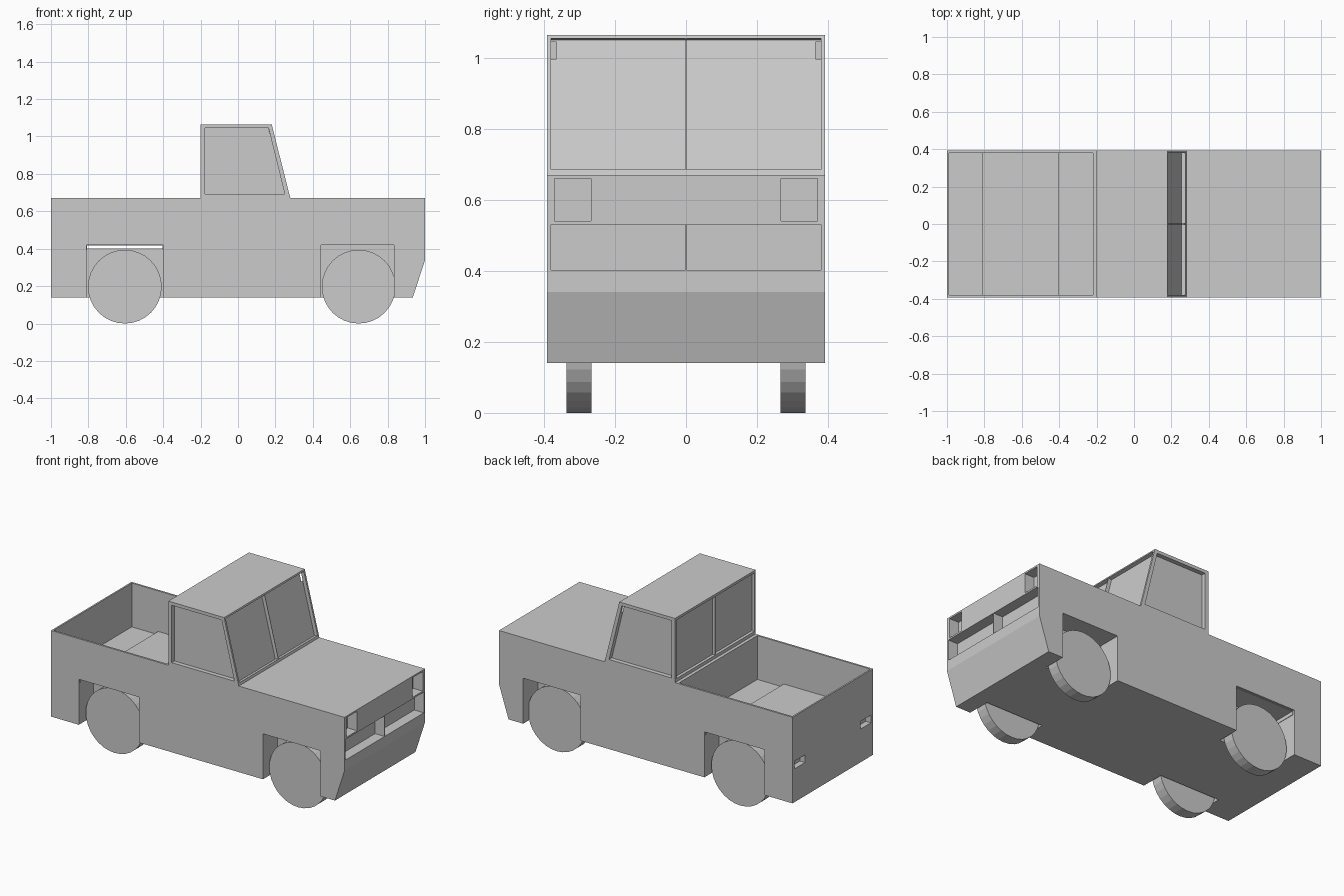
import bpy
import bmesh
from mathutils import Vector, Matrix
from math import radians

old = bpy.data.objects.get("Cube")
if old:
    bpy.data.objects.remove(old, do_unlink=True)

# One plain grey for the whole truck
grey = bpy.data.materials.new("plain_grey")
grey.use_nodes = True
grey.diffuse_color = (0.6, 0.6, 0.6, 1)
grey.node_tree.nodes["Principled BSDF"].inputs["Base Color"].default_value = (0.6, 0.6, 0.6, 1)


def finish(name, bm):
    bmesh.ops.recalc_face_normals(bm, faces=bm.faces)
    mesh = bpy.data.meshes.new(name)
    bm.to_mesh(mesh)
    bm.free()
    mesh.materials.append(grey)
    obj = bpy.data.objects.new(name, mesh)
    bpy.context.collection.objects.link(obj)
    return obj


def prism(name, profile, y0, y1):
    """Side profile (x, z) extruded from y0 to y1."""
    bm = bmesh.new()
    face = bm.faces.new([bm.verts.new((x, y0, z)) for x, z in profile])
    out = bmesh.ops.extrude_face_region(bm, geom=[face])
    moved = [v for v in out["geom"] if isinstance(v, bmesh.types.BMVert)]
    bmesh.ops.translate(bm, verts=moved, vec=Vector((0, y1 - y0, 0)))
    return finish(name, bm)


def box(name, x0, x1, y0, y1, z0, z1):
    return prism(name, [(x0, z0), (x1, z0), (x1, z1), (x0, z1)], y0, y1)


def carve(target, cutters):
    for cutter in cutters:
        mod = target.modifiers.new("cut", 'BOOLEAN')
        mod.operation = 'DIFFERENCE'
        mod.solver = 'EXACT'
        mod.object = cutter
    bpy.context.view_layer.update()
    graph = bpy.context.evaluated_depsgraph_get()
    mesh = bpy.data.meshes.new_from_object(target.evaluated_get(graph))
    target.modifiers.clear()
    target.data = mesh
    for cutter in cutters:
        bpy.data.objects.remove(cutter, do_unlink=True)


HALF = 0.392
INNER = 0.38
FLOOR = 0.40
ARCH_TOP = 0.42
ARCHES = {"rear": (-0.81, -0.40, -0.605), "front": (0.445, 0.835, 0.645)}

# Body shell
body = prism("truck_body", [
    (-1, 0.14), (0.935, 0.14), (1, 0.34), (1, 0.67), (0.28, 0.67),
    (0.18, 1.065), (-0.2, 1.065), (-0.2, 0.67), (-1, 0.67)], -HALF, HALF)

# Cargo bed
cuts = [box("bed_cutter", -0.99, -0.22, -INNER, INNER, FLOOR, 0.8)]

# Windscreen and rear window recesses
DEPTH = 0.021
wind_low, wind_high = Vector((0.276, 0.685)), Vector((0.1825, 1.055))
inward = Vector((-DEPTH, -DEPTH / 4))
screen = [wind_low + inward, wind_low, wind_high, wind_high + inward]
cuts.append(prism("screen_cutter", [
    wind_low + inward, wind_low - 2 * inward,
    wind_high - 2 * inward, wind_high + inward], -INNER, INNER))
cuts.append(box("rear_window_cutter", -0.3, -0.182, -INNER, INNER, 0.69, 1.05))

# Grille recess
cuts.append(box("grille_cutter", 0.935, 1.1, -INNER, INNER, 0.403, 0.53))

# Mirrored recesses: arches, side windows, headlights and tail lights
side_window = [(-0.177, 0.692), (0.25, 0.692), (0.163, 1.045), (-0.177, 1.045)]
for s in (-1, 1):
    for x0, x1, _ in ARCHES.values():
        cuts.append(box("arch_cutter", x0, x1, s * 0.25, s * 0.5, 0, ARCH_TOP))
    cuts.append(prism("side_window_cutter", side_window, s * 0.365, s * 0.5))
    cuts.append(box("headlight_cutter", 0.935, 1.1, s * 0.268, s * 0.37, 0.54, 0.66))
    cuts.append(box("tail_light_cutter", -1.1, -0.965, s * 0.27, s * 0.37, 0.345, 0.392))
carve(body, cuts)

# Thin centre dividers in the glass and grille
THIN = 0.0015
prism("windscreen_divider", screen, -THIN, THIN)
box("rear_window_divider", -0.2, -0.181, -THIN, THIN, 0.69, 1.05)
box("grille_divider", 0.934, 1, -THIN, THIN, 0.403, 0.53)

# Raised step in the bed over the rear wheels
x0, x1, _ = ARCHES["rear"]
box("bed_step_top", x0, x1, -INNER, INNER, ARCH_TOP - 0.003, ARCH_TOP)
for name, x in (("back", x0), ("front", x1 - 0.003)):
    box("bed_step_" + name, x, x + 0.003, -INNER, INNER, FLOOR - 0.005, ARCH_TOP - 0.003)

# Wheels
for axle, (_, _, cx) in ARCHES.items():
    for side, s in (("left", 1), ("right", -1)):
        bm = bmesh.new()
        place = Matrix.Translation((cx, s * 0.301, 0.197)) @ Matrix.Rotation(radians(90), 4, 'X')
        bmesh.ops.create_cone(bm, cap_ends=True, segments=32, radius1=0.197,
                              radius2=0.197, depth=0.07, matrix=place)
        finish(f"{axle}_{side}_wheel", bm)
